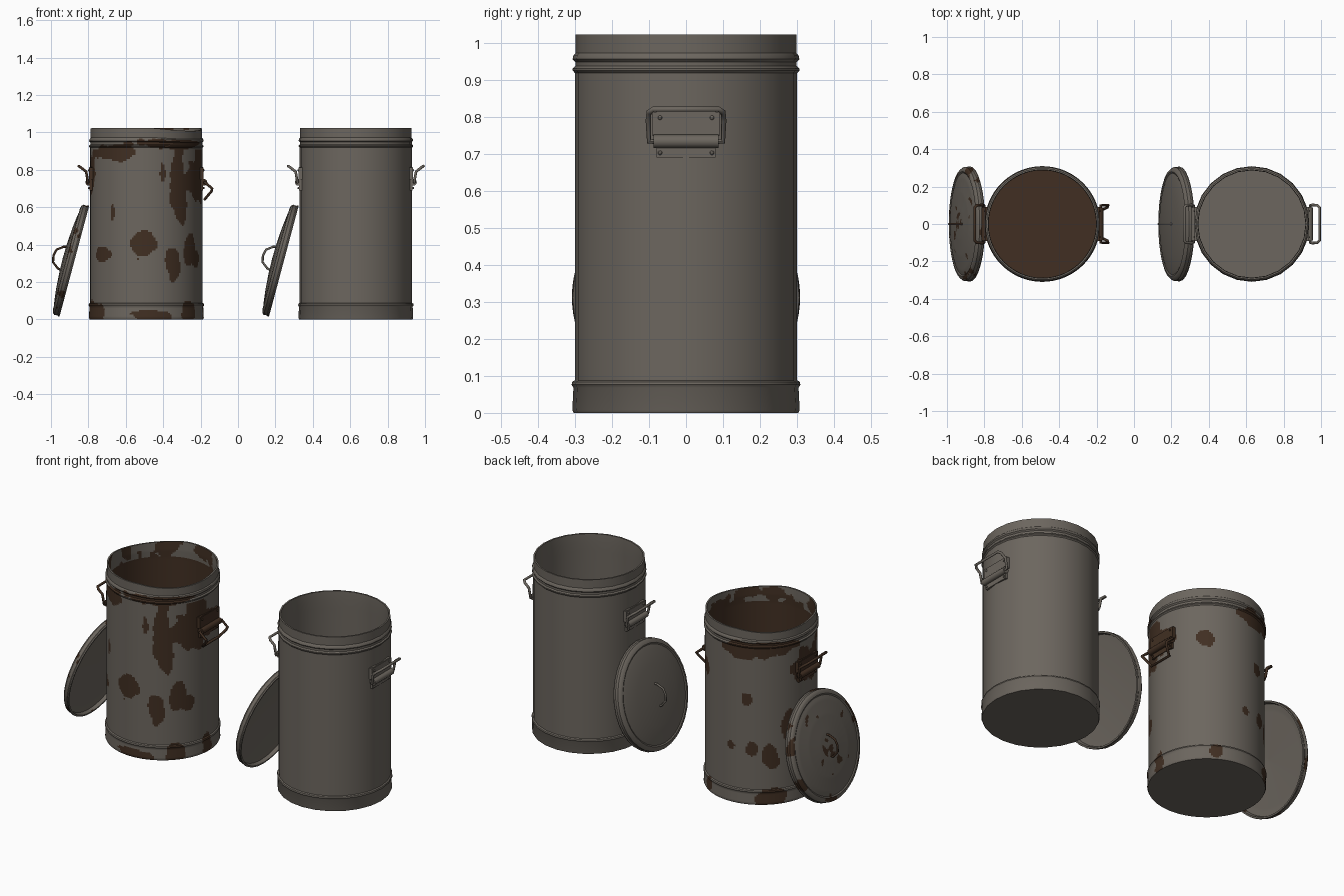
import bpy, bmesh, math
from math import radians, cos, sin, pi
from mathutils import Matrix, Vector, noise

if "Cube" in bpy.data.objects:
    bpy.data.objects.remove(bpy.data.objects["Cube"])


def material(name, color):
    m = bpy.data.materials.new(name)
    m.use_nodes = True
    m.diffuse_color = (*color, 1)
    m.node_tree.nodes["Principled BSDF"].inputs["Base Color"].default_value = (*color, 1)
    return m


STEEL = material("weathered_steel", (0.15, 0.133, 0.113))
RUST = material("brown_rust", (0.052, 0.028, 0.016))


def smooth(ob, angle=35):
    bpy.ops.object.select_all(action="DESELECT")
    ob.select_set(True)
    bpy.context.view_layer.objects.active = ob
    bpy.ops.object.shade_smooth_by_angle(angle=radians(angle))


def finish(name, bm, mats, matrix):
    mesh = bpy.data.meshes.new(name)
    bmesh.ops.recalc_face_normals(bm, faces=bm.faces)
    bm.to_mesh(mesh)
    bm.free()
    for m in mats:
        mesh.materials.append(m)
    ob = bpy.data.objects.new(name, mesh)
    ob.matrix_world = matrix
    bpy.context.collection.objects.link(ob)
    smooth(ob)
    return ob


def lathe(name, profile, matrix, segs, step=None, rule=None, warp=None):
    """Revolve (radius, height) points; rule(center, normal) picks rusty faces."""
    pts = [profile[0]]
    for (r0, z0), (r1, z1) in zip(profile, profile[1:]):
        n = max(1, math.ceil(math.hypot(r1 - r0, z1 - z0) / step)) if step else 1
        pts += [(r0 + (r1 - r0) * i / n, z0 + (z1 - z0) * i / n) for i in range(1, n + 1)]
    bm = bmesh.new()
    rings = []
    for r, z in pts:
        if r < 1e-5:
            rings.append([bm.verts.new((0, 0, z))] * segs)
        else:
            rings.append([bm.verts.new((r * cos(t), r * sin(t), z))
                          for t in (2 * pi * i / segs for i in range(segs))])
    for a, b in zip(rings, rings[1:]):
        for i in range(segs):
            j = (i + 1) % segs
            bm.faces.new(list(dict.fromkeys((a[i], a[j], b[j], b[i]))))
    bmesh.ops.recalc_face_normals(bm, faces=bm.faces)
    if rule:
        for f in bm.faces:
            f.material_index = int(rule(f.calc_center_median(), f.normal))
    if warp:
        for v in bm.verts:
            v.co = warp(v.co)
    return finish(name, bm, [STEEL, RUST], matrix)


def wire(name, points, radius, mat, matrix):
    cu = bpy.data.curves.new(name, "CURVE")
    cu.dimensions = "3D"
    cu.bevel_depth, cu.bevel_resolution, cu.use_fill_caps = radius, 2, True
    sp = cu.splines.new("POLY")
    sp.points.add(len(points) - 1)
    for p, co in zip(sp.points, points):
        p.co = (*co, 1)
    cu.materials.append(mat)
    ob = bpy.data.objects.new(name, cu)
    ob.matrix_world = matrix
    bpy.context.collection.objects.link(ob)
    bpy.ops.object.select_all(action="DESELECT")
    ob.select_set(True)
    bpy.context.view_layer.objects.active = ob
    bpy.ops.object.convert(target="MESH")
    smooth(bpy.context.object, 50)


# Rust patches on the wall: (angle from the front in degrees, height, half angle, half height)
PATCHES = [
    (-35, .89, 32, .04), (35, .72, 9, .17), (66, .78, 24, .15), (38, .61, 9, .10),
    (17, .78, 3, .05), (-5, .41, 12, .10), (-37, .57, 3, .06), (-52, .34, 13, .04),
    (29, .30, 7, .08), (50, .37, 10, .07), (62, .32, 8, .05), (-140, .91, 36, .05),
    (-160, .62, 5, .03), (-155, .33, 7, .04), (-136, .28, 8, .08), (-115, .45, 12, .08),
    (-90, .77, 20, .12), (141, .72, 8, .06), (-178, .33, 5, .03), (-165, .90, 18, .05),
    (92, .76, 16, .09), (-136, .03, 17, .06), (48, .03, 10, .06), (85, .03, 7, .07),
    (-70, .03, 20, .06), (5, .02, 22, .04), (150, .04, 8, .04), (30, .94, 45, .03),
]


def can_rust(c, n):
    r = math.hypot(c.x, c.y)
    inside = n.x * c.x + n.y * c.y < -0.001 or (n.z > 0.7 and c.z < 0.5 and r < .29)
    grain = noise.noise(c * 9) + 0.5 * noise.noise(c * 22)
    if inside:
        return c.z < 0.93 or grain > -0.05 + (c.z - .93) * 2
    if c.z < 0.002 or c.z > 0.975:
        return False
    a = math.degrees(math.atan2(c.x, -c.y))
    for pa, pz, wa, wz in PATCHES:
        da = (a - pa + 180) % 360 - 180
        if math.hypot(da / wa, (c.z - pz) / wz) + grain * 0.55 < 1:
            return True
    return False


def bent_rim(co):
    """Knock the old can's mouth slightly out of true."""
    t = max(0, (co.z - 0.9) / 0.12)
    a = math.atan2(co.x, -co.y)
    return co + Vector((0, 0, -0.014 * t * max(0, sin(a * 2 - 0.3))))


def lid_rust(c, n):
    grain = noise.noise(c * 11) + 0.4 * noise.noise(c * 27)
    r = math.hypot(c.x, c.y)
    return n.z > -0.3 and (grain > 0.62 or (r > .28 and grain > 0.3)
                           or (r < .06 and grain > -.1))


CAN = [(0, 0), (.303, 0), (.307, .008), (.304, .068), (.309, .076), (.307, .084),
       (.300, .088), (.300, .918), (.306, .924), (.306, .930), (.299, .936), (.299, .948),
       (.306, .955), (.304, .966), (.298, .972), (.298, 1.022), (.289, 1.022),
       (.287, .97), (.289, .92), (.289, .03), (0, .03)]
LID = [(0, .064), (.08, .062), (.17, .056), (.25, .046), (.272, .040), (.280, .044),
       (.296, .040), (.305, .030), (.303, .012), (.308, .006), (.306, 0), (.297, 0),
       (.292, .020), (.26, .024), (0, .034)]


def side_handle(tag, matrix, mat, bail):
    # Mounting plate, hinge sleeve and rivets
    bm = bmesh.new()
    for half, z0, z1, depth in ((.08, .69, .815, .303), (.09, .748, .812, .306)):
        bmesh.ops.create_cube(bm, size=1, matrix=Matrix.Translation(
            ((.286 + depth) / 2, 0, (z0 + z1) / 2)) @ Matrix.Diagonal(
            (depth - .286, half * 2, z1 - z0, 1)))
    bmesh.ops.create_cone(bm, cap_ends=True, segments=12, radius1=.018, radius2=.018,
                          depth=.175, matrix=Matrix.Translation((.308, 0, .733))
                          @ Matrix.Rotation(pi / 2, 4, "X"))
    for y in (-.07, .07):
        for z in (.702, .797):
            bmesh.ops.create_uvsphere(bm, u_segments=8, v_segments=6, radius=.006,
                                      matrix=Matrix.Translation((.306, y, z)))
    finish(tag + "_handle_bracket", bm, [mat], matrix)
    # Hinged grip
    side = [(u, y, z) for u, y, z in bail]
    path = [(bail[0][0], .07, bail[0][2])] + side
    path += [(u, -y, z) for u, y, z in reversed(path)]
    wire(tag + "_handle_grip", path, .0075, mat, matrix)


RAISED = [(.312, .10, .733), (.322, .102, .79), (.350, .10, .812), (.362, .088, .82)]
DROPPED = [(.312, .10, .733), (.352, .10, .70), (.348, .09, .685), (.312, .07, .642)]

for tag, x, old in (("rusty", -.49, True), ("clean", .63, False)):
    place = Matrix.Translation((x, 0, 0))
    segs = 192 if old else 24
    step = .010 if old else None
    lathe(tag + "_can", CAN, place, segs, step, can_rust if old else None,
          bent_rim if old else None)

    # Side handles
    mat = RUST if old else STEEL
    side_handle(tag + "_left", place, mat, DROPPED if old else RAISED)
    side_handle(tag + "_right", place @ Matrix.Rotation(pi, 4, "Z"), mat, RAISED)

    # Lid leaning on the can wall
    lean = Matrix.Translation((x - .385, 0, .311)) @ Matrix.Rotation(radians(-75), 4, "Y")
    lathe(tag + "_lid", LID, lean, segs if old else 32, step, lid_rust if old else None)
    grip = [(.065, 0, .055), (.06, 0, .075), (.035, 0, .108), (.0, 0, .116),
            (-.035, 0, .108), (-.06, 0, .075), (-.065, 0, .055)]
    wire(tag + "_lid_grip", grip, .006, mat, lean)
